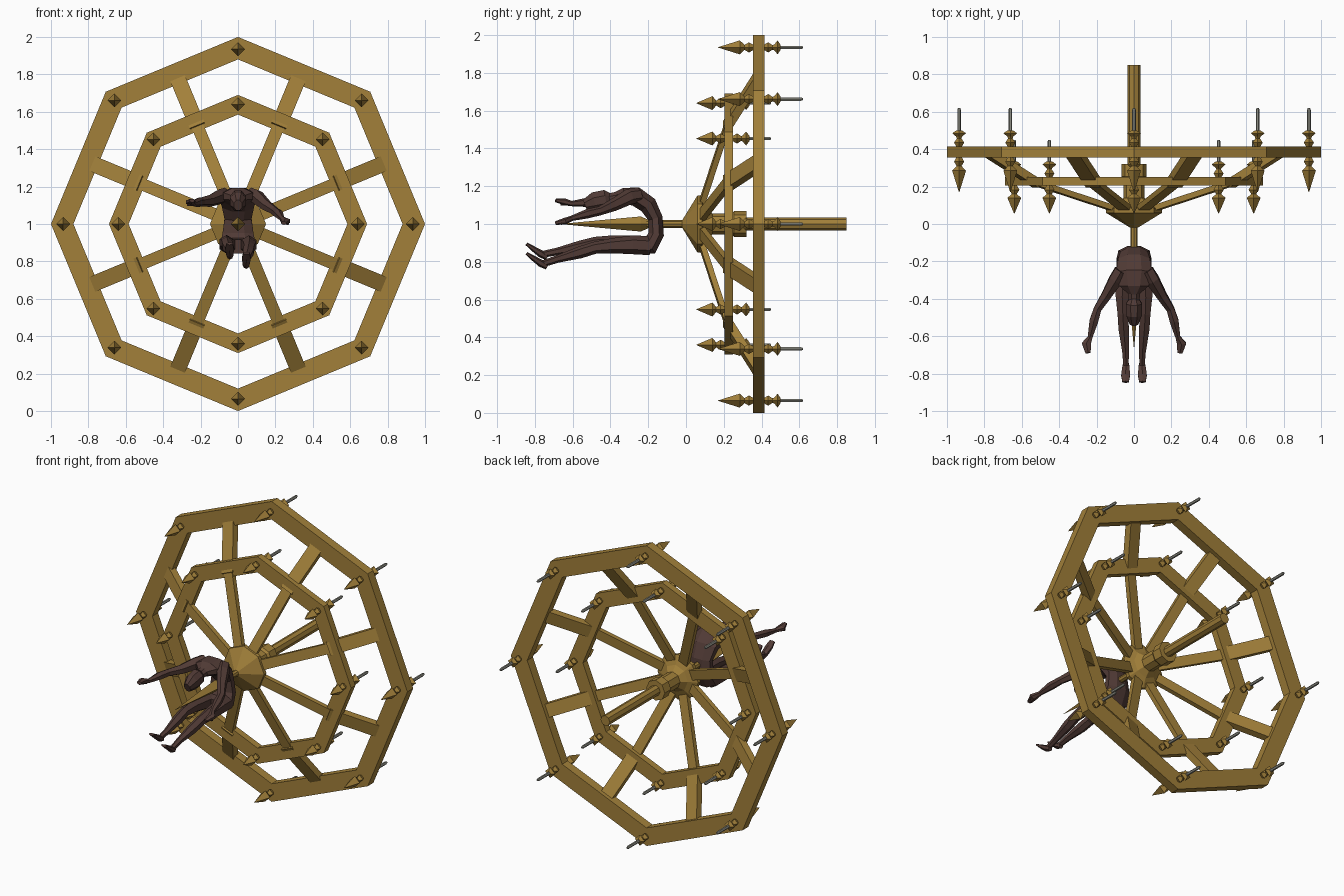
import bpy, bmesh, math
from mathutils import Vector

if "Cube" in bpy.data.objects:
    bpy.data.objects.remove(bpy.data.objects["Cube"])


def material(name, rgb):
    m = bpy.data.materials.new(name)
    m.diffuse_color = (*rgb, 1)
    m.use_nodes = True
    m.node_tree.nodes["Principled BSDF"].inputs["Base Color"].default_value = m.diffuse_color
    return m


BRASS = material("aged_brass", (0.36, 0.215, 0.042))
STEEL = material("grey_steel", (0.27, 0.27, 0.23))
SKIN = material("dark_brown_body", (0.082, 0.043, 0.036))


def finish(bm, name, mat):
    bmesh.ops.recalc_face_normals(bm, faces=bm.faces)
    me = bpy.data.meshes.new(name)
    bm.to_mesh(me)
    bm.free()
    me.materials.append(mat)
    ob = bpy.data.objects.new(name, me)
    bpy.context.collection.objects.link(ob)
    return ob


def skin_rings(bm, rings, closed=False):
    """Bridge equal-length vertex loops; cap the ends unless closed."""
    n = len(rings[0])
    last = len(rings) if closed else len(rings) - 1
    for i in range(last):
        a, b = rings[i], rings[(i + 1) % len(rings)]
        for k in range(n):
            bm.faces.new((a[k], a[(k + 1) % n], b[(k + 1) % n], b[k]))
    if not closed:
        bm.faces.new(rings[0])
        bm.faces.new(rings[-1])


def lathe(name, profile, sides, mat, x=0, z=1, closed=False):
    """Turn (radius, y) points around an axis parallel to y."""
    bm = bmesh.new()
    rings = []
    for r, y in profile:
        r = max(r, 0.001)
        rings.append([bm.verts.new((x + r * math.cos(k * math.tau / sides), y,
                                    z + r * math.sin(k * math.tau / sides)))
                      for k in range(sides)])
    skin_rings(bm, rings, closed)
    return finish(bm, name, mat)


def loft(name, points, sides, mat=SKIN):
    """Tube through (x, y, z, half width, half thickness) points."""
    bm = bmesh.new()
    pos = [Vector(p[:3]) for p in points]
    rings = []
    for i, p in enumerate(points):
        t = (pos[min(i + 1, len(pos) - 1)] - pos[max(i - 1, 0)]).normalized()
        side = Vector((1, 0, 0))
        side = (side - t * side.dot(t)).normalized()
        up = t.cross(side)
        ring = []
        for k in range(sides):
            a = (k + 0.5) * math.tau / sides
            ring.append(bm.verts.new(pos[i] + side * p[3] * math.cos(a) + up * p[4] * math.sin(a)))
        rings.append(ring)
    skin_rings(bm, rings)
    return finish(bm, name, mat)


def beam(name, angle, start, end, width, thick):
    """Slanted spoke between (radius, y) points, at an angle around the hub."""
    radial = Vector((math.cos(angle), 0, math.sin(angle)))
    across = Vector((-math.sin(angle), 0, math.cos(angle)))
    a, b = (radial * r + Vector((0, y, 1)) for r, y in (start, end))
    normal = (b - a).normalized().cross(across)
    bm = bmesh.new()
    rings = [[bm.verts.new(c + across * s * width / 2 + normal * t * thick / 2)
              for s, t in ((-1, -1), (1, -1), (1, 1), (-1, 1))] for c in (a, b)]
    skin_rings(bm, rings)
    return finish(bm, name, BRASS)


# Two octagonal rims
lathe("outer_rim", [(1, 0.355), (1, 0.415), (0.88, 0.415), (0.88, 0.355)], 8, BRASS, closed=True)
lathe("inner_rim", [(0.69, 0.205), (0.69, 0.25), (0.585, 0.25), (0.585, 0.205)], 8, BRASS, closed=True)

# Hub with its rear axle
lathe("hub", [(0.02, -0.02), (0.15, 0.06), (0.15, 0.085), (0.09, 0.11), (0.055, 0.14),
              (0.055, 0.24), (0.068, 0.255), (0.068, 0.32)], 8, BRASS)
lathe("rear_axle", [(0.034, 0.3), (0.034, 0.85)], 8, BRASS)

# Front spear passing through the figure
lathe("spear_neck", [(0.02, -0.22), (0.02, 0.0)], 8, BRASS)
lathe("spear_point", [(0, -0.66), (0.04, -0.24), (0.018, -0.19)], 4, BRASS)

# Spokes: thin ones to the inner rim, broad ones on to the outer rim
for k in range(8):
    ang = math.radians(22.5 + 45 * k)
    beam("inner_spoke", ang, (0.09, 0.075), (0.585, 0.225), 0.065, 0.03)
    beam("outer_spoke", ang, (0.56, 0.215), (0.85, 0.385), 0.085, 0.045)

# Turned finials with steel pins at every rim corner
OUTER = [(0, 0.17), (0.037, 0.285), (0.013, 0.31), (0.027, 0.333), (0.015, 0.355), (0.015, 0.415),
         (0.027, 0.435), (0.012, 0.458), (0.016, 0.468), (0.037, 0.485), (0.015, 0.5)]
INNER = [(0, 0.055), (0.037, 0.14), (0.013, 0.16), (0.027, 0.183), (0.015, 0.205), (0.015, 0.25),
         (0.027, 0.27), (0.012, 0.293), (0.016, 0.3), (0.037, 0.318), (0.015, 0.335)]
for label, radius, profile, pin in (("outer", 0.935, OUTER, (0.49, 0.62)),
                                    ("inner", 0.64, INNER, (0.325, 0.45))):
    for k in range(8):
        a = k * math.tau / 8
        x, z = radius * math.cos(a), 1 + radius * math.sin(a)
        lathe(label + "_finial", profile, 4, BRASS, x, z)
        lathe(label + "_pin", [(0.01, pin[0]), (0.01, pin[1] - 0.01), (0.006, pin[1])], 6, STEEL, x, z)

# Slumped figure: torso and head
loft("torso", [(0, -0.26, 0.88, 0.08, 0.04), (0, -0.19, 0.885, 0.1, 0.052),
               (0, -0.158, 0.945, 0.09, 0.045), (0, -0.162, 1.03, 0.078, 0.042),
               (0, -0.2, 1.1, 0.092, 0.052), (0, -0.265, 1.145, 0.105, 0.055),
               (0, -0.33, 1.15, 0.085, 0.045), (0, -0.37, 1.14, 0.035, 0.032),
               (0, -0.43, 1.13, 0.03, 0.03)], 8)
loft("head", [(0, -0.395, 1.135, 0.025, 0.03), (0, -0.425, 1.13, 0.046, 0.055),
              (0, -0.485, 1.118, 0.045, 0.055), (0, -0.535, 1.1, 0.024, 0.032)], 8)

# Arms and legs; each side hangs a little differently
for side, s, drop, lift in (("right", 1, 0.0, 0.0), ("left", -1, 0.05, 0.12)):
    def rise(z, f):
        return z + f * lift
    loft(side + "_arm", [(s * 0.07, -0.25, 1.155, 0.04, 0.04),
                         (s * 0.1, -0.3, 1.145, 0.04, 0.042),
                         (s * 0.15, -0.385, rise(1.1, 0.2), 0.03, 0.033),
                         (s * 0.195, -0.455, rise(1.07, 0.4), 0.024, 0.024),
                         (s * 0.215, -0.52, rise(1.055, 0.5), 0.027, 0.025),
                         (s * 0.235, -0.605, rise(1.03, 0.65), 0.015, 0.014),
                         (s * 0.255, -0.64, rise(1.015, 0.85), 0.028, 0.018),
                         (s * 0.245, -0.69, rise(1.005, 1), 0.016, 0.01)], 6)
    loft(side + "_thumb", [(s * 0.24, -0.62, rise(1.02, 0.7), 0.01, 0.01),
                           (s * 0.268, -0.66, rise(1.0, 0.85), 0.008, 0.007)], 4)
    loft(side + "_leg", [(s * 0.05, -0.19, 0.885, 0.048, 0.05),
                         (s * 0.058, -0.28, 0.89, 0.046, 0.05),
                         (s * 0.063, -0.39, 0.885 + drop * 0.3, 0.04, 0.04),
                         (s * 0.06, -0.48, 0.875 + drop * 0.5, 0.032, 0.032),
                         (s * 0.055, -0.56, 0.85 + drop * 0.6, 0.032, 0.032),
                         (s * 0.045, -0.68, 0.815 + drop * 0.8, 0.021, 0.02),
                         (s * 0.043, -0.755, 0.79 + drop, 0.016, 0.018)], 6)
    loft(side + "_foot", [(s * 0.043, -0.735, 0.772 + drop, 0.014, 0.014),
                          (s * 0.043, -0.765, 0.79 + drop, 0.022, 0.02),
                          (s * 0.045, -0.81, 0.82 + drop, 0.027, 0.014),
                          (s * 0.045, -0.845, 0.845 + drop, 0.02, 0.008)], 6)
